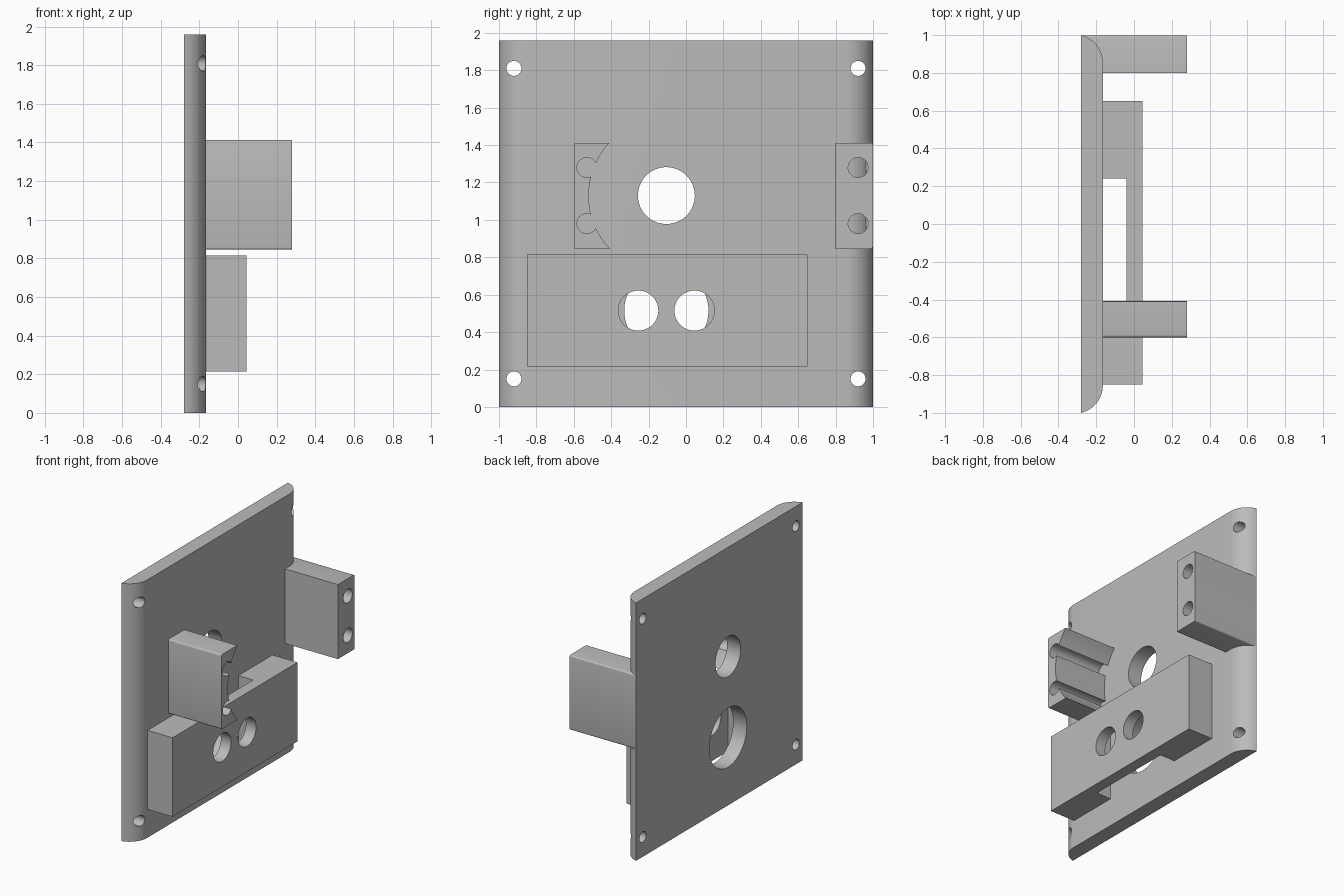
import bpy, bmesh
from math import sin, cos, pi, asin, radians

cube = bpy.data.objects.get("Cube")
if cube:
    bpy.data.objects.remove(cube)

grey = bpy.data.materials.new("plain grey")
grey.use_nodes = True
grey.diffuse_color = (0.5, 0.5, 0.5, 1)
grey.node_tree.nodes["Principled BSDF"].inputs["Base Color"].default_value = (0.5, 0.5, 0.5, 1)

BACK, FACE, FRONT = -0.28, -0.165, 0.28
MID_Y, HOLE_Z = -0.105, 1.13


def prism(name, points, offset):
    """Extrude a closed outline of 3D points by an offset."""
    bm = bmesh.new()
    base = bm.faces.new([bm.verts.new(p) for p in points])
    new = bmesh.ops.extrude_face_region(bm, geom=[base])["geom"]
    bmesh.ops.translate(bm, vec=offset, verts=[v for v in new if isinstance(v, bmesh.types.BMVert)])
    bmesh.ops.recalc_face_normals(bm, faces=bm.faces)
    mesh = bpy.data.meshes.new(name)
    bm.to_mesh(mesh)
    bm.free()
    mesh.materials.append(grey)
    ob = bpy.data.objects.new(name, mesh)
    bpy.context.collection.objects.link(ob)
    return ob


def block(name, x0, x1, y0, y1, z0, z1):
    return prism(name, [(x0, y0, z0), (x0, y1, z0), (x0, y1, z1), (x0, y0, z1)], (x1 - x0, 0, 0))


def rod(y, z, r, x0=-0.5, x1=0.5, n=64):
    """Round cutter along x."""
    ring = [(x0, y + r * cos(2 * pi * i / n), z + r * sin(2 * pi * i / n)) for i in range(n)]
    return prism("cutter", ring, (x1 - x0, 0, 0))


def select(ob):
    bpy.ops.object.select_all(action="DESELECT")
    ob.select_set(True)
    bpy.context.view_layer.objects.active = ob


def cut(ob, cutters):
    select(ob)
    for c in cutters:
        mod = ob.modifiers.new("cut", "BOOLEAN")
        mod.operation, mod.solver, mod.object = "DIFFERENCE", "EXACT", c
        bpy.ops.object.modifier_apply(modifier=mod.name)
        bpy.data.objects.remove(c)


def round_outer_edges(ob, y):
    """Slightly round the two long edges on the outer side."""
    bm = bmesh.new()
    bm.from_mesh(ob.data)
    edges = [e for e in bm.edges
             if all(abs(v.co.y - y) < 1e-4 for v in e.verts)
             and abs(e.verts[0].co.z - e.verts[1].co.z) < 1e-4]
    bmesh.ops.bevel(bm, geom=edges, offset=0.012, segments=4, profile=0.5, affect="EDGES")
    bm.to_mesh(ob.data)
    bm.free()


# Back plate with rounded side edges
R = 0.15
cx = FACE - R
start = asin((BACK - cx) / R)
flat_y = 1 - R * cos(start)
arc = [start + (pi / 2 - start) * i / 16 for i in range(17)]
side = [(cx + R * sin(a), flat_y + R * cos(a), 0) for a in arc]
outline = side + [(x, -y, z) for x, y, z in reversed(side)]
plate = prism("back_plate", outline, (0, 0, 1.96))
holes = [rod(y, z, 0.04, n=32) for y in (-0.92, 0.92) for z in (0.15, 1.81)]
cut(plate, holes + [rod(MID_Y, HOLE_Z, 0.152), rod(MID_Y, 0.515, 0.225)])

# Lower bar with a slot behind and two holes
bar = block("lower_bar", FACE, 0.045, -0.85, 0.65, 0.215, 0.815)
slot = block("cutter", -0.5, -0.04, MID_Y - 0.345, MID_Y + 0.345, 0, 1)
cut(bar, [slot] + [rod(MID_Y + s * 0.15, 0.515, 0.107) for s in (-1, 1)])

# Side bracket with two bores
bracket = block("bored_bracket", BACK + 0.005, FRONT, 0.8, 0.999, 0.845, 1.412)
round_outer_edges(bracket, 0.999)
cut(bracket, [rod(0.92, z, 0.053, -0.21) for z in (0.98, 1.28)])

# Side bracket hollowed by a large arc and two grooves
cradle = block("cradle_bracket", FACE, FRONT, -0.6, -0.4, 0.845, 1.412)
round_outer_edges(cradle, -0.6)
cut(cradle, [rod(MID_Y, HOLE_Z, 0.415, n=128)] + [rod(-0.53, z, 0.053) for z in (0.98, 1.28)])

for ob in (plate, bar, bracket, cradle):
    select(ob)
    bpy.ops.object.shade_smooth_by_angle(angle=radians(30))
